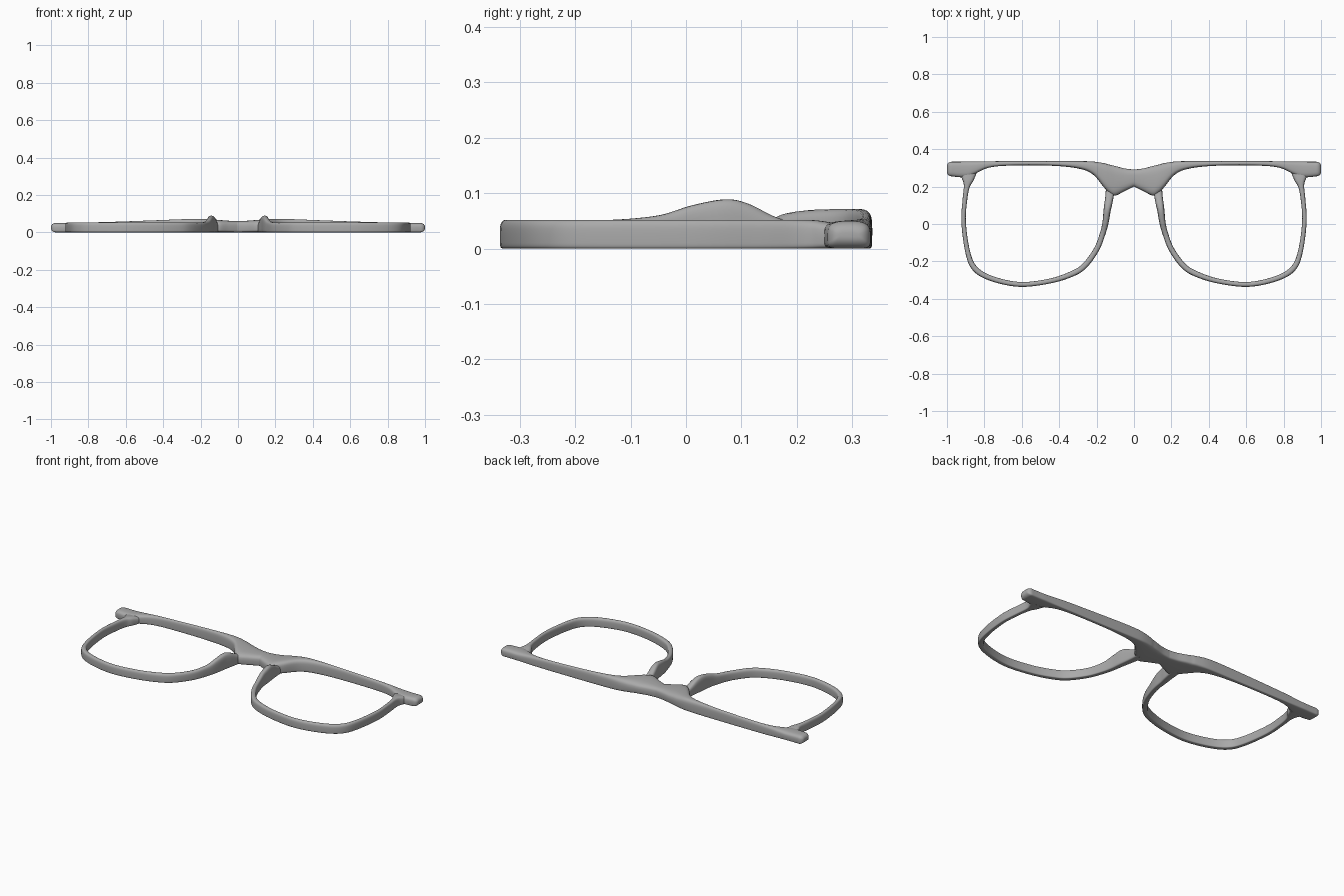
import bpy
import bmesh
import math
from mathutils import Vector

cube = bpy.data.objects.get("Cube")
if cube:
    bpy.data.objects.remove(cube, do_unlink=True)

# Single grey frame material
GREY = (0.4, 0.4, 0.4, 1.0)
frame_grey = bpy.data.materials.new("frame grey")
frame_grey.use_nodes = True
frame_grey.diffuse_color = GREY
frame_grey.node_tree.nodes["Principled BSDF"].inputs["Base Color"].default_value = GREY


def spline(stations, steps):
    """Catmull-Rom interpolation of every value in the station tuples."""
    pts = [stations[0], *stations, stations[-1]]
    result = []
    for a, b, c, d in zip(pts, pts[1:], pts[2:], pts[3:]):
        for k in range(steps):
            t = k / steps
            result.append([
                q + t * (r - p) / 2
                + t * t * (p - 2.5 * q + 2 * r - s / 2)
                + t ** 3 * (1.5 * (q - r) + (s - p) / 2)
                for p, q, r, s in zip(a, b, c, d)])
    result.append(list(stations[-1]))
    return result


def section(edge_a, edge_b, low, high, sides=28):
    """Rounded slab section between two plan points, flatter underneath."""
    ring = []
    for i in range(sides):
        angle = math.tau * i / sides
        c, s = math.cos(angle), math.sin(angle)
        power = 2 / 3 if s > 0 else 1 / 3
        u = math.copysign(abs(c) ** power, c)
        v = math.copysign(abs(s) ** power, s)
        p = edge_a.lerp(edge_b, (1 + u) / 2)
        ring.append((p.x, p.y, low + (high - low) * (1 + v) / 2))
    return ring


def loft(name, sections, cap_start):
    """Skin the sections, then mirror the half to the other side."""
    bm = bmesh.new()
    rings = [[bm.verts.new(p) for p in ring] for ring in sections]
    for r, q in zip(rings, rings[1:]):
        for i in range(len(r)):
            j = (i + 1) % len(r)
            bm.faces.new((r[i], r[j], q[j], q[i]))
    bm.faces.new(rings[-1])
    if cap_start:
        bm.faces.new(rings[0])
    bmesh.ops.recalc_face_normals(bm, faces=bm.faces)
    mesh = bpy.data.meshes.new(name)
    bm.to_mesh(mesh)
    bm.free()
    mesh.materials.append(frame_grey)
    obj = bpy.data.objects.new(name, mesh)
    bpy.context.collection.objects.link(obj)
    mirror = obj.modifiers.new("Mirror", 'MIRROR')
    mirror.use_clip = True
    bpy.ops.object.select_all(action='DESELECT')
    obj.select_set(True)
    bpy.context.view_layer.objects.active = obj
    bpy.ops.object.shade_smooth_by_angle(angle=math.radians(40))
    return obj


# Brow bar and bridge: x, back edge, front edge, height
brow = spline([
    (0, .291, .2, .06), (.05, .297, .176, .062), (.1, .31, .152, .066),
    (.13, .317, .165, .069), (.16, .325, .195, .071), (.22, .334, .265, .072),
    (.3, .336, .297, .07), (.45, .336, .312, .064), (.67, .336, .312, .056),
    (.78, .335, .3, .053), (.85, .334, .268, .051), (.89, .334, .25, .05),
    (.93, .333, .25, .05), (.975, .333, .255, .05)], 6)
rings = [section(Vector((x, back)), Vector((x, front)), 0, h)
         for x, back, front, h in brow]

# Rounded outer tip of the brow bar
x, back, front, h = brow[-1]
ROUND = 0.025
for k in range(1, 8):
    turn = math.pi / 2 * k / 7
    inset = ROUND * (1 - math.cos(turn)) * 0.85
    tip_x = x + ROUND * math.sin(turn)
    rings.append(section(Vector((tip_x, back - inset)),
                         Vector((tip_x, front + inset)), inset, h - inset))
loft("brow_bar", rings, False)

# Lens rims with raised nose pads: x, y, width, height
rim = spline([
    (.125, .195, .05, .045), (.13, .155, .045, .06), (.137, .11, .042, .082),
    (.144, .07, .038, .089), (.152, .01, .033, .078), (.167, -.05, .03, .06),
    (.2, -.135, .029, .052), (.263, -.222, .03, .052), (.33, -.266, .03, .052),
    (.45, -.305, .026, .052), (.61, -.323, .026, .052), (.76, -.292, .028, .052),
    (.85, -.239, .03, .052), (.889, -.15, .026, .052), (.911, .01, .024, .052),
    (.904, .13, .025, .052), (.894, .2, .032, .052), (.888, .235, .06, .051),
    (.887, .27, .09, .046)], 6)
rings = []
for i, (x, y, width, h) in enumerate(rim):
    before, after = rim[max(i - 1, 0)], rim[min(i + 1, len(rim) - 1)]
    along = Vector((after[0] - before[0], after[1] - before[1])).normalized()
    side = Vector((-along.y, along.x)) * width / 2
    rings.append(section(Vector((x, y)) - side, Vector((x, y)) + side, 0, h))
loft("lens_rims", rings, True)
